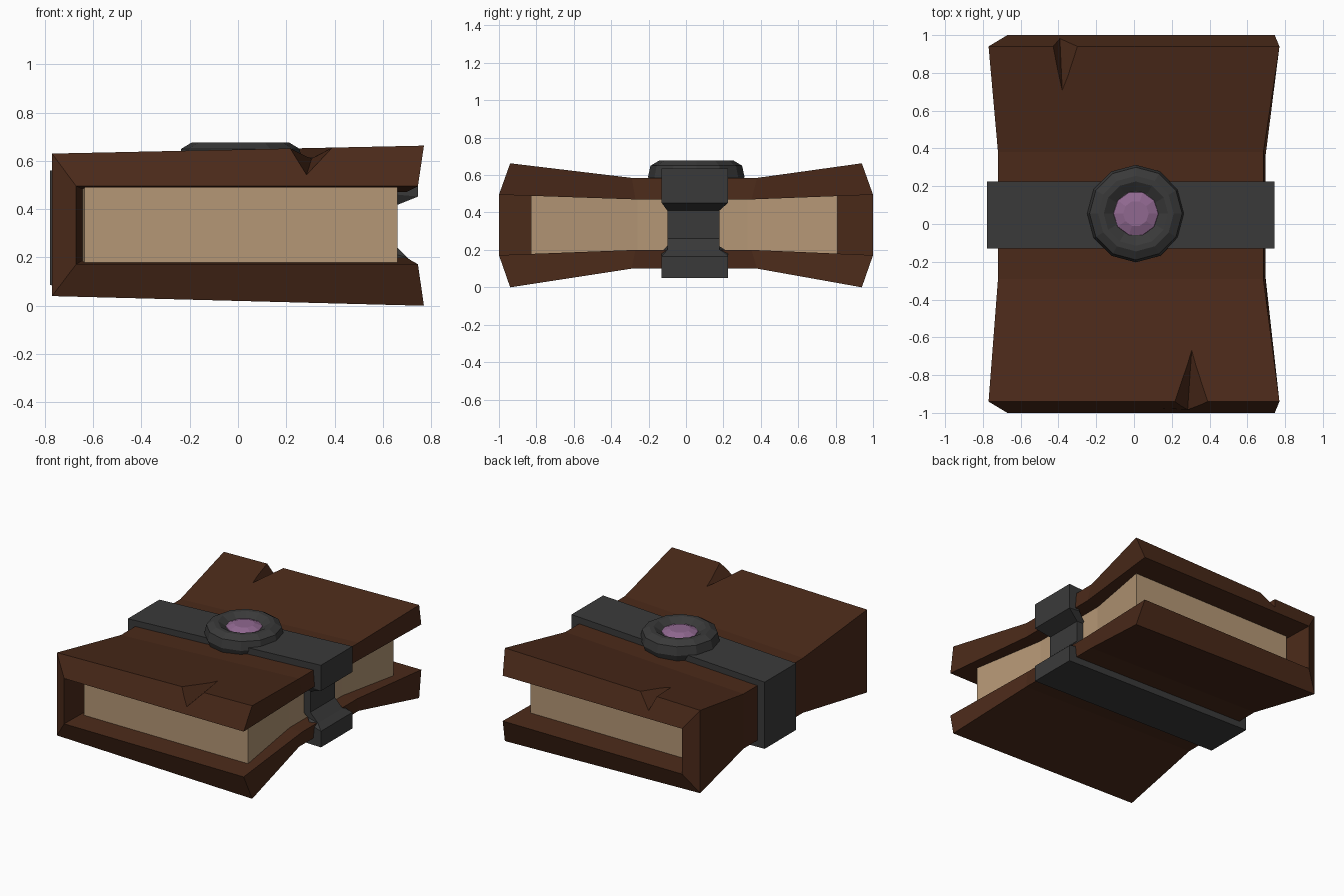
import bpy, bmesh
from math import cos, sin, pi

if "Cube" in bpy.data.objects:
    bpy.data.objects.remove(bpy.data.objects["Cube"])


def material(name, rgb):
    m = bpy.data.materials.new(name)
    m.diffuse_color = (*rgb, 1)
    m.use_nodes = True
    m.node_tree.nodes["Principled BSDF"].inputs["Base Color"].default_value = m.diffuse_color
    return m


LEATHER = material("leather", (0.07, 0.023, 0.01))
PAPER = material("paper", (0.46, 0.31, 0.18))
IRON = material("dark_iron", (0.042, 0.042, 0.042))
GEM = material("purple_gem", (0.28, 0.14, 0.28))


def build(name, verts, faces, mat=None, hull=False):
    bm = bmesh.new()
    vs = [bm.verts.new(v) for v in verts]
    if hull:
        bmesh.ops.convex_hull(bm, input=vs)
    for f in faces:
        bm.faces.new([vs[i] for i in f])
    bmesh.ops.recalc_face_normals(bm, faces=bm.faces)
    me = bpy.data.meshes.new(name)
    bm.to_mesh(me)
    bm.free()
    ob = bpy.data.objects.new(name, me)
    bpy.context.collection.objects.link(ob)
    if mat:
        me.materials.append(mat)
    return ob


def loft(name, rings, mat, caps=None, closed=False):
    """Skin equal-sized rings; caps lists the end faces as ring indices."""
    n, k = len(rings[0]), len(rings)
    verts = [p for r in rings for p in r]
    faces = []
    for r in range(k if closed else k - 1):
        s = (r + 1) % k
        for i in range(n):
            j = (i + 1) % n
            faces.append((r * n + i, r * n + j, s * n + j, s * n + i))
    for c in caps or []:
        faces += [c, tuple((k - 1) * n + i for i in c)]
    return build(name, verts, faces, mat)


# Cover: C-shaped section, pinched at the waist, with slanted ends
end = [(0.77, 0.663), (-0.77, 0.63), (-0.77, 0.04), (0.77, 0.0),
       (0.745, 0.172), (-0.67, 0.172), (-0.67, 0.495), (0.745, 0.495)]
waist = [(0.685, 0.585), (-0.72, 0.52), (-0.72, 0.13), (0.685, 0.10),
         (0.695, 0.20), (-0.62, 0.20), (-0.62, 0.47), (0.695, 0.47)]
stations = [(end, -0.94, -1.0), (waist, -0.29, -0.27),
            (waist, 0.38, 0.35), (end, 0.94, 1.0)]
rings = [[(x, yo if i < 4 else yi, z) for i, (x, z) in enumerate(sec)]
         for sec, yo, yi in stations]
cover = loft("cover", rings, LEATHER,
             [(0, 7, 6, 1), (1, 6, 5, 2), (2, 5, 4, 3)])

# V-shaped tears in the top cover, front and back
for name, s, tip, bottom, left, right in [
        ("front_tear_cutter", -1, 0.31, 0.28, 0.16, 0.45),
        ("back_tear_cutter", 1, -0.375, -0.395, -0.47, -0.22)]:
    cutter = build(name, [(tip, s * 0.6, 0.625), (bottom, s * 1.04, 0.53),
                          (left, s * 1.04, 0.70), (right, s * 1.04, 0.70)],
                   [], hull=True)
    cutter.hide_render = True
    cutter.hide_viewport = True
    mod = cover.modifiers.new(name, 'BOOLEAN')
    mod.operation = 'DIFFERENCE'
    mod.solver = 'EXACT'
    mod.object = cutter

# Page block follows the waist of the cover
rings = [[(x, y, b), (-0.66, y, b), (-0.66, y, t), (x, y, t)]
         for y, x, b, t in [(-0.83, 0.66, 0.165, 0.50), (-0.26, 0.59, 0.19, 0.48),
                            (0.33, 0.59, 0.19, 0.48), (0.81, 0.66, 0.165, 0.50)]]
for r in (rings[0], rings[-1]):
    r[1] = (-0.635, *r[1][1:])
    r[2] = (-0.635, *r[2][1:])
loft("pages", rings, PAPER, [(0, 1, 2, 3)])

# Strap: closed band with a recessed, narrower clasp neck on the open side
WIDE, NARROW = (-0.13, 0.225), (-0.10, 0.178)
band = [((-0.778, 0.56), (-0.70, 0.50), WIDE),
        ((0.745, 0.635), (0.66, 0.56), WIDE),
        ((0.745, 0.452), (0.66, 0.46), WIDE),
        ((0.64, 0.41), (0.57, 0.41), NARROW),
        ((0.64, 0.26), (0.57, 0.26), NARROW),
        ((0.70, 0.20), (0.62, 0.22), NARROW),
        ((0.745, 0.165), (0.66, 0.19), WIDE),
        ((0.745, 0.05), (0.66, 0.12), WIDE),
        ((-0.778, 0.085), (-0.70, 0.15), WIDE)]
rings = [[(o[0], w[0], o[1]), (o[0], w[1], o[1]),
          (i[0], w[1], i[1]), (i[0], w[0], i[1])] for o, i, w in band]
loft("strap", rings, IRON, closed=True)


# Round gem setting and faceted gem
def turned(name, profile, sides, mat):
    rings = [[(0.01 + r * cos(2 * pi * i / sides), 0.055 + r * sin(2 * pi * i / sides), z)
              for i in range(sides)] for r, z in profile]
    return loft(name, rings, mat, [tuple(range(sides))])


turned("gem_setting", [(0.235, 0.53), (0.258, 0.59), (0.245, 0.65), (0.20, 0.677),
                       (0.17, 0.677), (0.12, 0.645)], 12, IRON)
turned("gem", [(0.125, 0.635), (0.118, 0.648), (0.068, 0.668)], 10, GEM)
